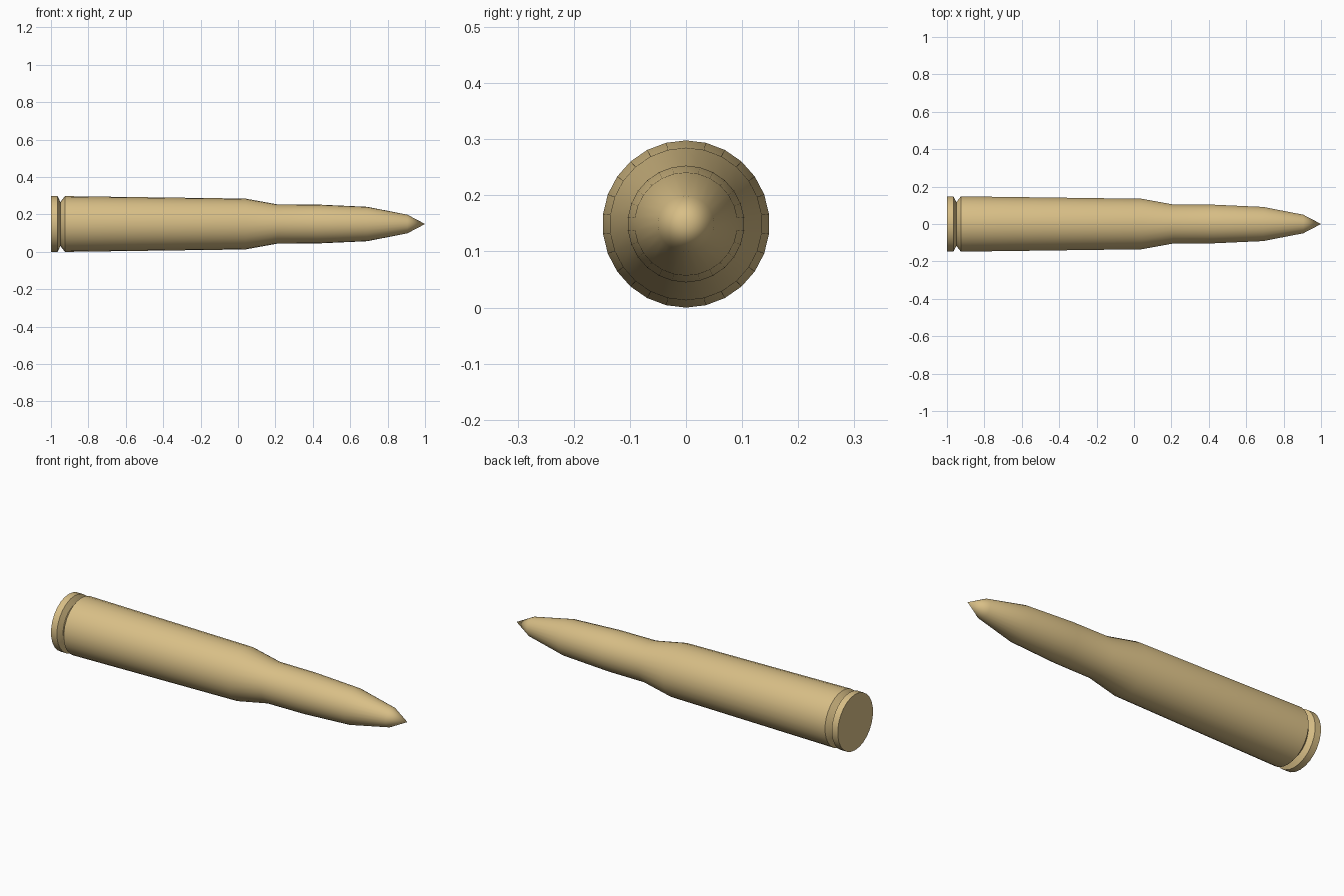
import bpy
import bmesh
import math
from mathutils import Vector

SIDES = 26
RADIUS = 0.149

cube = bpy.data.objects.get("Cube")
if cube:
    bpy.data.objects.remove(cube, do_unlink=True)

# Single brass colour
brass = bpy.data.materials.new("brass")
brass.use_nodes = True
colour = (0.69, 0.52, 0.24, 1.0)
brass.diffuse_color = colour
brass.node_tree.nodes["Principled BSDF"].inputs["Base Color"].default_value = colour


def lathe(name, profile):
    """Turn (x, radius) points around the long axis; zero radius makes a pole."""
    bm = bmesh.new()
    rings = []
    for x, r in profile:
        if r == 0:
            rings.append([bm.verts.new((x, 0, RADIUS))])
            continue
        ring = []
        for i in range(SIDES):
            a = math.tau * i / SIDES
            ring.append(bm.verts.new(Vector((x, r * math.sin(a), RADIUS + r * math.cos(a)))))
        rings.append(ring)
    for a, b in zip(rings, rings[1:]):
        for i in range(SIDES):
            j = (i + 1) % SIDES
            if len(a) == 1:
                bm.faces.new((a[0], b[i], b[j]))
            elif len(b) == 1:
                bm.faces.new((a[i], b[0], a[j]))
            else:
                bm.faces.new((a[i], b[i], b[j], a[j]))
    bmesh.ops.recalc_face_normals(bm, faces=bm.faces)
    mesh = bpy.data.meshes.new(name)
    bm.to_mesh(mesh)
    bm.free()
    mesh.materials.append(brass)
    obj = bpy.data.objects.new(name, mesh)
    bpy.context.collection.objects.link(obj)
    bpy.ops.object.select_all(action="DESELECT")
    obj.select_set(True)
    bpy.context.view_layer.objects.active = obj
    bpy.ops.object.shade_smooth_by_angle(angle=math.radians(32))
    return obj


# Base disc, rim, extractor groove, tapered case, shoulder, neck, pointed nose
lathe("cartridge_body", [
    (-1.0, 0), (-1.0, RADIUS), (-0.965, RADIUS),
    (-0.95, 0.118), (-0.925, RADIUS),
    (0.04, 0.136), (0.21, 0.105),
    (0.425, 0.104), (0.69, 0.092),
    (0.905, 0.05), (1.0, 0),
])
